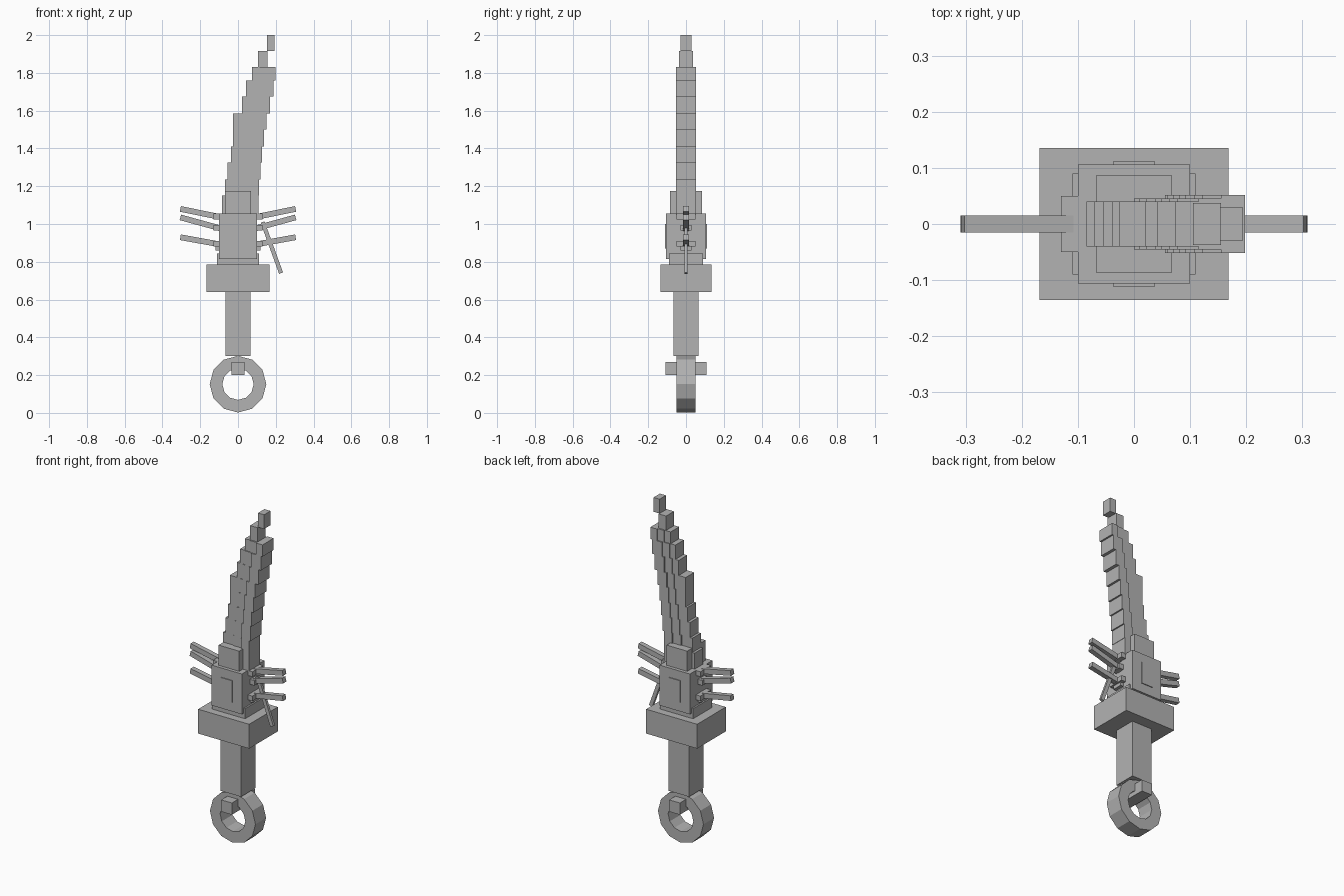
import bpy, bmesh
from math import atan2, cos, sin, pi, hypot
from mathutils import Matrix

if "Cube" in bpy.data.objects:
    bpy.data.objects.remove(bpy.data.objects["Cube"], do_unlink=True)

grey = bpy.data.materials.new("plain grey")
grey.use_nodes = True
colour = (0.45, 0.45, 0.45, 1)
grey.diffuse_color = colour
grey.node_tree.nodes["Principled BSDF"].inputs["Base Color"].default_value = colour


def finish(name, bm):
    bmesh.ops.recalc_face_normals(bm, faces=bm.faces)
    mesh = bpy.data.meshes.new(name)
    bm.to_mesh(mesh)
    bm.free()
    mesh.materials.append(grey)
    ob = bpy.data.objects.new(name, mesh)
    bpy.context.collection.objects.link(ob)
    return ob


def add_box(bm, x0, x1, depth, z0, z1):
    """Box spanning x0..x1 and z0..z1, with y from -depth to depth."""
    place = Matrix.Translation(((x0 + x1) / 2, 0, (z0 + z1) / 2))
    size = Matrix.Diagonal((x1 - x0, 2 * depth, z1 - z0, 1))
    bmesh.ops.create_cube(bm, size=1, matrix=place @ size)


def box(name, *spans):
    bm = bmesh.new()
    add_box(bm, *spans)
    return finish(name, bm)


def bar(name, start, end, depth, thick):
    """Slanted bar in the xz plane."""
    dx, dz = end[0] - start[0], end[1] - start[1]
    place = Matrix.Translation(((start[0] + end[0]) / 2, 0, (start[1] + end[1]) / 2))
    turn = Matrix.Rotation(-atan2(dz, dx), 4, 'Y')
    size = Matrix.Diagonal((hypot(dx, dz), 2 * depth, thick, 1))
    bm = bmesh.new()
    bmesh.ops.create_cube(bm, size=1, matrix=place @ turn @ size)
    return finish(name, bm)


# Pommel ring
bm = bmesh.new()
sides = 12
loops = []
for i in range(sides):
    a = 2 * pi * i / sides
    loops.append([bm.verts.new((r * cos(a), y, 0.152 + r * sin(a)))
                  for r, y in ((0.15, -0.05), (0.15, 0.05), (0.083, 0.05), (0.083, -0.05))])
for i in range(sides):
    a, b = loops[i], loops[(i + 1) % sides]
    for j in range(4):
        k = (j + 1) % 4
        bm.faces.new((a[j], a[k], b[k], b[j]))
finish("pommel_ring", bm)

# Hilt and housing
box("ring_pin", -0.035, 0.035, 0.108, 0.2, 0.27)
box("grip", -0.067, 0.067, 0.067, 0.3, 0.645)
box("guard", -0.168, 0.168, 0.135, 0.64, 0.785)
box("housing_foot", -0.11, 0.11, 0.09, 0.785, 0.845)
box("housing", -0.1, 0.1, 0.106, 0.815, 1.055)
box("housing_panels", -0.037, 0.037, 0.111, 0.87, 1.0)
box("blade_collar", -0.068, 0.068, 0.086, 1.055, 1.175)

# Side prongs and their knuckles
for side, label in ((1, "left"), (-1, "right")):
    for n, (root, tip) in enumerate(((1.04, 1.08), (0.98, 1.035), (0.895, 0.93)), 1):
        bar(f"{label}_prong_{n}", (side * 0.09, root - 0.004), (side * 0.305, tip), 0.015, 0.03)
        lo, hi = sorted((side * 0.09, side * 0.13))
        box(f"{label}_knuckle_{n}", lo, hi, 0.03 if n == 2 else 0.05, root - 0.015, root + 0.015)
    lo, hi = sorted((side * 0.09, side * 0.12))
    box(f"{label}_lower_knuckle", lo, hi, 0.03, 0.86, 0.88)
bar("trigger_lever", (0.13, 1.01), (0.228, 0.74), 0.008, 0.022)

# Stepped blade: base height, edge, middle, spine start, spine end
steps = (
    (1.05, -0.085, -0.01, 0.05, 0.108),
    (1.15, -0.07, 0.0, 0.055, 0.11),
    (1.235, -0.055, 0.01, 0.06, 0.118),
    (1.325, -0.038, 0.022, 0.07, 0.127),
    (1.41, -0.026, 0.037, 0.08, 0.137),
    (1.5, -0.026, 0.048, 0.092, 0.15),
    (1.585, 0.02, 0.062, 0.108, 0.17),
    (1.675, 0.042, 0.077, 0.122, 0.188),
    (1.76, 0.073, 0.115, 0.155, 0.198),
    (1.83,),
)
edge, middle, spine = bmesh.new(), bmesh.new(), bmesh.new()
for (z0, a, b, c, d), above in zip(steps, steps[1:]):
    add_box(edge, a, b, 0.04, z0, above[0])
    add_box(middle, b, c, 0.045, z0, above[0])
    add_box(spine, c, d, 0.052, z0, above[0])
finish("blade_edge", edge)
finish("blade_middle", middle)
finish("blade_spine", spine)
box("blade_upper_tip", 0.105, 0.155, 0.037, 1.83, 1.915)
box("blade_point", 0.153, 0.193, 0.03, 1.915, 2.0)
